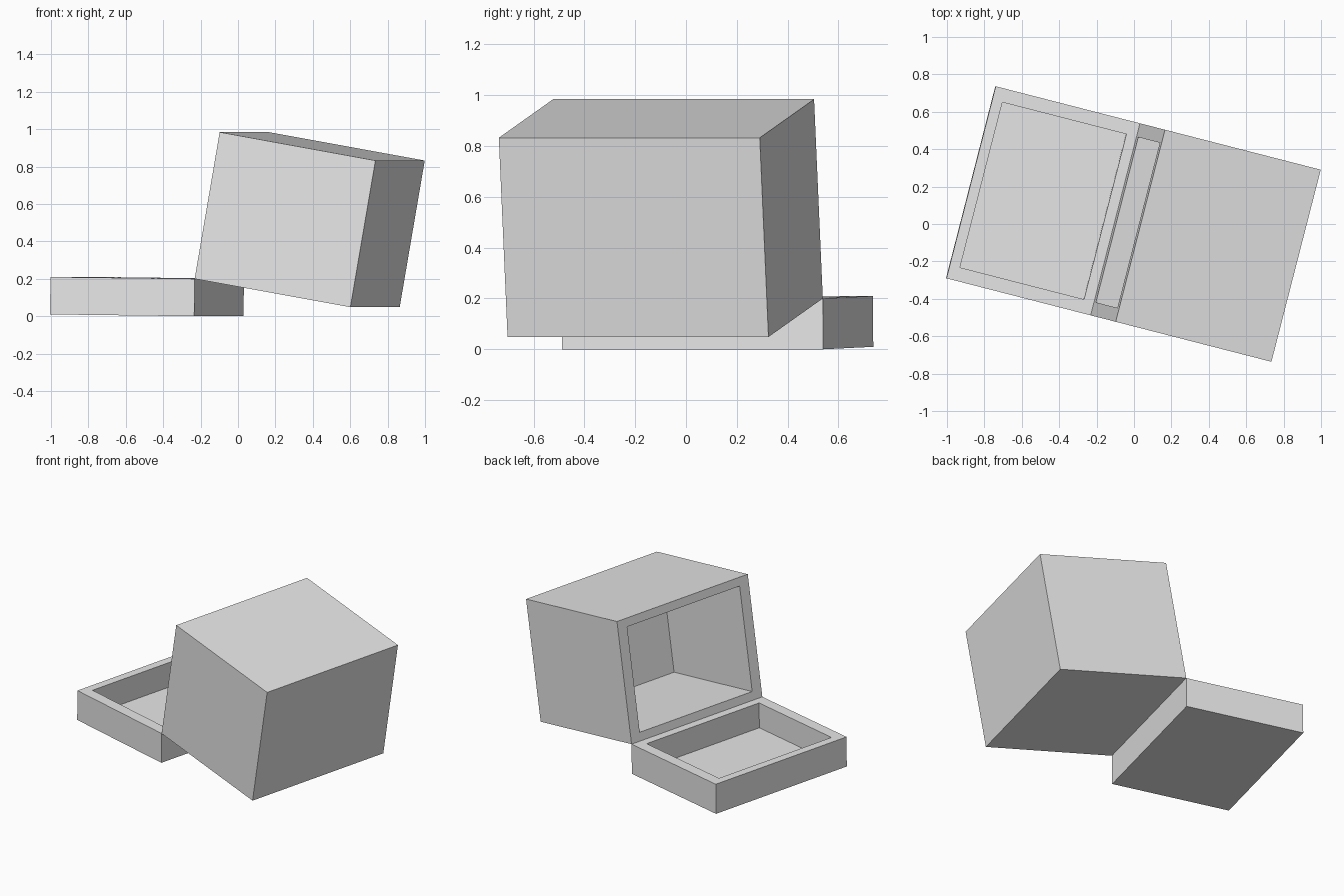
import bpy
import bmesh
from math import radians
from mathutils import Matrix, Vector

default = bpy.data.objects.get("Cube")
if default:
    bpy.data.objects.remove(default, do_unlink=True)

# One plain colour
grey = bpy.data.materials.new("light_grey")
grey.use_nodes = True
colour = (0.8, 0.8, 0.8, 1)
grey.diffuse_color = colour
grey.node_tree.nodes["Principled BSDF"].inputs["Base Color"].default_value = colour

WIDTH = 1.06    # along the hinge
SPAN = 0.796    # away from the hinge
HOLLOW = 0.86   # cavity size relative to the outside

# Both halves turn about the shared hinge edge
hinge = Matrix.Translation((-0.1, 0.025, 0.2)) @ Matrix.Rotation(radians(-14.4), 4, "Z")


def open_box(name, side, depth, cavity, angle):
    """Hollow box with its rim level with the hinge, lying on one side of it."""
    bm = bmesh.new()
    centre = Vector((side * SPAN / 2, 0, -depth / 2))
    bmesh.ops.create_cube(bm, size=1, matrix=Matrix.Translation(centre)
                          @ Matrix.Diagonal((SPAN, WIDTH, depth, 1)))
    mouth = max(bm.faces, key=lambda f: f.calc_center_median().z)

    # First inset makes the rim, second one sinks the floor
    for floor in (0, -cavity):
        bmesh.ops.inset_individual(bm, faces=[mouth], thickness=0.01)
        for v in mouth.verts:
            sx = 1 if v.co.x > centre.x else -1
            sy = 1 if v.co.y > 0 else -1
            v.co = (centre.x + sx * SPAN * HOLLOW / 2, sy * WIDTH * HOLLOW / 2, floor)

    mesh = bpy.data.meshes.new(name)
    bm.to_mesh(mesh)
    bm.free()
    mesh.materials.append(grey)
    obj = bpy.data.objects.new(name, mesh)
    obj.matrix_world = hinge @ Matrix.Rotation(radians(angle), 4, "Y")
    bpy.context.collection.objects.link(obj)


# Shallow lid lying open, and the deep body tipped back on its hinge
open_box("lid", -1, 0.2, 0.168, 0.7)
open_box("body", 1, 0.873, 0.75, -80)
